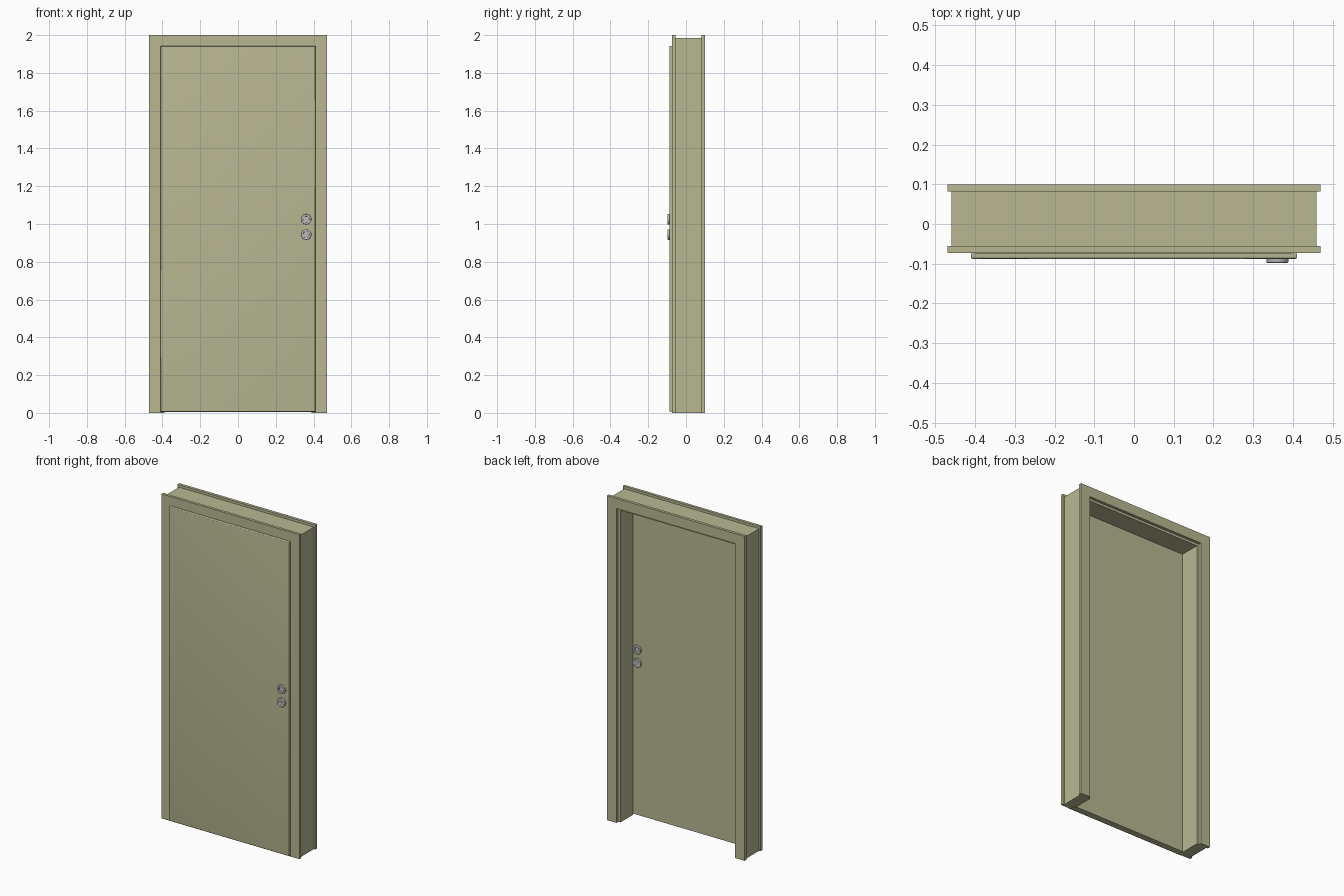
import bpy, bmesh, math
from mathutils import Matrix, Vector

if "Cube" in bpy.data.objects:
    bpy.data.objects.remove(bpy.data.objects["Cube"])

wood = bpy.data.materials.new("painted_wood")
wood.diffuse_color = (0.48, 0.48, 0.29, 1)
wood.use_nodes = True
wood.node_tree.nodes["Principled BSDF"].inputs["Base Color"].default_value = wood.diffuse_color
metal = bpy.data.materials.new("brushed_metal")
metal.diffuse_color = (0.5, 0.5, 0.5, 1)
metal.use_nodes = True
metal.node_tree.nodes["Principled BSDF"].inputs["Base Color"].default_value = metal.diffuse_color


def finish(name, bm, mat):
    bmesh.ops.recalc_face_normals(bm, faces=bm.faces)
    me = bpy.data.meshes.new(name)
    bm.to_mesh(me)
    bm.free()
    me.materials.append(mat)
    ob = bpy.data.objects.new(name, me)
    bpy.context.collection.objects.link(ob)
    return ob


def smooth(ob, angle=35):
    bpy.ops.object.select_all(action='DESELECT')
    bpy.context.view_layer.objects.active = ob
    ob.select_set(True)
    bpy.ops.object.shade_smooth_by_angle(angle=math.radians(angle))


def prism(name, outline, y0, y1, mat=wood):
    """Extrude an x/z outline from y0 to y1."""
    bm = bmesh.new()
    face = bm.faces.new([bm.verts.new((x, y0, z)) for x, z in outline])
    ext = bmesh.ops.extrude_face_region(bm, geom=[face])
    verts = [g for g in ext["geom"] if isinstance(g, bmesh.types.BMVert)]
    bmesh.ops.translate(bm, verts=verts, vec=(0, y1 - y0, 0))
    return finish(name, bm, mat)


def portal(name, inner, inner_top, outer, outer_top, y0, y1):
    """Door-shaped arch: two legs and a head, open at the floor."""
    return prism(name, [(-outer, 0), (-outer, outer_top), (outer, outer_top), (outer, 0),
                        (inner, 0), (inner, inner_top), (-inner, inner_top), (-inner, 0)], y0, y1)


def panel(name, half, z0, z1, y0, y1):
    return prism(name, [(-half, z0), (-half, z1), (half, z1), (half, z0)], y0, y1)


def lathe(name, profile, x, y, z, side):
    """Spin (radius, height) points around the y axis; side is the outward y sign."""
    bm = bmesh.new()
    vs = [bm.verts.new((x + r, y + side * h, z)) for r, h in profile]
    es = [bm.edges.new(p) for p in zip(vs, vs[1:])]
    bmesh.ops.spin(bm, geom=vs + es, cent=(x, y, z), axis=(0, 1, 0),
                   angle=math.tau, steps=32, use_duplicate=False)
    bmesh.ops.remove_doubles(bm, verts=bm.verts, dist=1e-5)
    ob = finish(name, bm, metal)
    smooth(ob)
    return ob


# Frame: casings on both wall faces, lining with rebate between them
portal("front_casing", 0.40, 1.935, 0.47, 2.0, -0.073, -0.056)
portal("back_casing", 0.405, 1.938, 0.47, 2.0, 0.082, 0.10)
portal("lining_rebate", 0.40, 1.935, 0.46, 1.985, -0.056, -0.043)
portal("lining_jamb", 0.39, 1.923, 0.46, 1.985, -0.043, 0.082)

# Door leaf: body inside the rebate, overlapping lip with rounded front edges
LEAF_FRONT, LEAF_BACK = -0.088, -0.044
panel("door_leaf_body", 0.397, 0.006, 1.931, -0.075, LEAF_BACK)
lip = panel("door_leaf_lip", 0.411, 0.006, 1.943, LEAF_FRONT, -0.0745)
bm = bmesh.new()
bm.from_mesh(lip.data)
edges = [e for e in bm.edges if all(abs(v.co.y - LEAF_FRONT) < 1e-5 for v in e.verts)]
bmesh.ops.bevel(bm, geom=edges, offset=0.006, segments=4, profile=0.5, affect='EDGES')
bm.to_mesh(lip.data)
bm.free()
smooth(lip)

# Round escutcheons on both faces: handle socket above, key cylinder below
RING = [(0.0275, 0), (0.0275, 0.0075), (0.0268, 0.0092), (0.025, 0.010), (0.018, 0.010),
        (0.0165, 0.009), (0.016, 0.007)]
X = 0.361
for label, y, side in (("front", LEAF_FRONT, -1), ("back", LEAF_BACK, 1)):
    lathe(label + "_handle_rosette", RING + [(0.016, 0.001), (0, 0.001)], X, y, 1.025, side)
    lathe(label + "_key_rosette", RING + [(0.016, 0.0085), (0, 0.0085)], X, y, 0.944, side)
    # keyhole-shaped lock cylinder: round head with a narrow tail
    R, W, Z = 0.006, 0.003, 0.947
    a0 = math.asin(W / R)
    arc = [a0 - math.pi / 2 + i * (math.tau - 2 * a0) / 16 for i in range(17)]
    outline = [(X + R * math.cos(a), Z + R * math.sin(a)) for a in arc]
    outline += [(X - W, Z - 0.014), (X + W, Z - 0.014)]
    prism(label + "_lock_cylinder", outline, y + side * 0.008, y + side * 0.010, metal)
